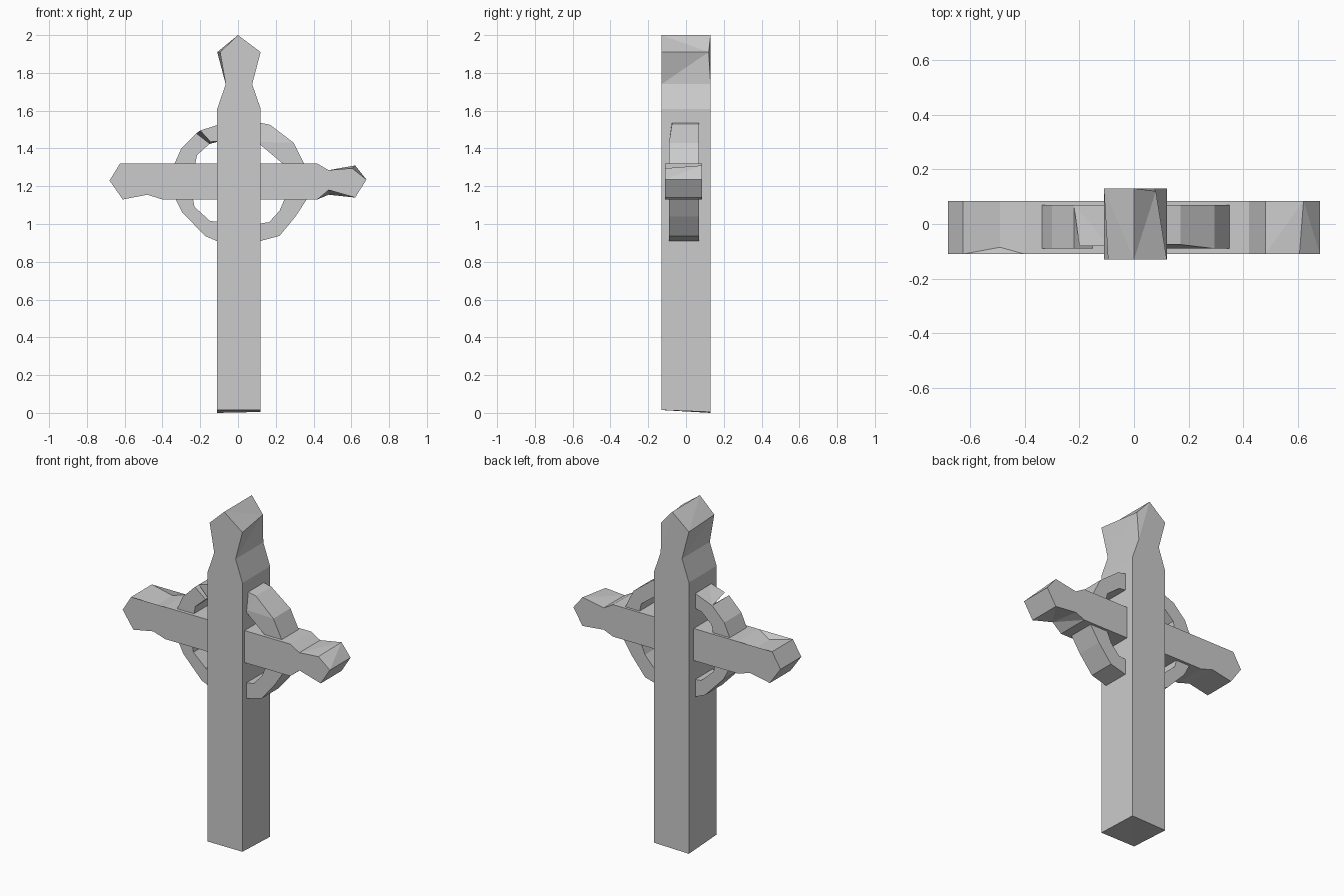
import bpy
import bmesh
from mathutils import Vector

default_cube = bpy.data.objects.get("Cube")
if default_cube:
    bpy.data.objects.remove(default_cube, do_unlink=True)

STONE_COLOUR = (0.6, 0.6, 0.6, 1.0)
stone = bpy.data.materials.new("grey stone")
stone.use_nodes = True
stone.diffuse_color = STONE_COLOUR
stone.node_tree.nodes["Principled BSDF"].inputs["Base Color"].default_value = STONE_COLOUR


def carve_block(name, outline, front, back, chips=None):
    """Extrude an (x, z) outline from front to back.

    chips maps (side, outline index) to an offset for a worn corner.
    """
    chips = chips or {}
    mesh_builder = bmesh.new()
    rings = {}
    for side, depth in (("front", front), ("back", back)):
        rings[side] = []
        for index, (x, z) in enumerate(outline):
            corner = Vector((x, depth, z)) + Vector(chips.get((side, index), (0, 0, 0)))
            rings[side].append(mesh_builder.verts.new(corner))
    front_ring, back_ring = rings["front"], rings["back"]
    mesh_builder.faces.new(front_ring)
    mesh_builder.faces.new(list(reversed(back_ring)))
    for index in range(len(outline)):
        following = (index + 1) % len(outline)
        mesh_builder.faces.new((front_ring[index], back_ring[index],
                                back_ring[following], front_ring[following]))
    # Split the uneven faces so the worn facets stay flat
    bmesh.ops.connect_verts_nonplanar(mesh_builder, angle_limit=0.02, faces=mesh_builder.faces[:])
    bmesh.ops.recalc_face_normals(mesh_builder, faces=mesh_builder.faces[:])
    mesh = bpy.data.meshes.new(name)
    mesh_builder.to_mesh(mesh)
    mesh_builder.free()
    mesh.materials.append(stone)
    block = bpy.data.objects.new(name, mesh)
    bpy.context.collection.objects.link(block)
    return block


# Upright post with a pinched neck and pointed head
post_outline = [(-.11, 0), (.12, 0), (.12, 1.61), (.075, 1.74), (.12, 1.91),
                (0, 2), (-.11, 1.91), (-.065, 1.74), (-.11, 1.61)]
post_chips = {
    ("front", 0): (0, 0, .015),
    ("front", 1): (0, 0, .015),
    ("back", 1): (0, 0, .005),
    ("back", 4): (-.04, -.01, 0),
    ("front", 6): (.015, 0, 0),
}
carve_block("upright_post", post_outline, -.13, .13, post_chips)

# Crossbar with pinched, pointed ends
bar_outline = [(-.68, 1.23), (-.61, 1.13), (-.48, 1.155), (-.4, 1.13),
               (.42, 1.13), (.48, 1.17), (.62, 1.14), (.68, 1.235),
               (.62, 1.31), (.48, 1.285), (.42, 1.32),
               (-.4, 1.32), (-.49, 1.29), (-.625, 1.32)]
bar_chips = {
    ("front", 5): (0, 0, .01),
    ("back", 5): (0, 0, -.015),
    ("front", 8): (-.015, 0, -.015),
    ("front", 12): (0, .025, 0),
}
carve_block("crossbar", bar_outline, -.11, .085, bar_chips)

# Ring pieces between the arms: outer edge first, then the inner edge back
ring_pieces = {
    "ring_upper_left": [(.1, 1.54), (.17, 1.525), (.295, 1.43), (.36, 1.3),
                        (.26, 1.3), (.245, 1.365), (.16, 1.43), (.1, 1.435)],
    "ring_lower_left": [(.1, .905), (.22, .937), (.305, 1.04), (.37, 1.14),
                        (.25, 1.14), (.22, 1.07), (.165, 1.01), (.1, 1)],
    "ring_lower_right": [(-.09, .9), (-.175, .937), (-.296, 1.063), (-.335, 1.14),
                         (-.24, 1.14), (-.23, 1.09), (-.148, 1.016), (-.09, 1.01)],
    "ring_upper_right": [(-.22, 1.48), (-.3, 1.4), (-.345, 1.3),
                         (-.23, 1.3), (-.217, 1.365), (-.15, 1.425)],
}
for name, outline in ring_pieces.items():
    # The front of the ring thins slightly toward its top
    thinning = {("front", index): (0, .015, 0)
                for index, (x, z) in enumerate(outline) if z > 1.5}
    carve_block(name, outline, -.09, .07, thinning)

# Cracked piece of the ring, with a slanted broken end
broken_outline = [(-.09, 1.53), (-.2, 1.495), (-.145, 1.435), (-.09, 1.44)]
broken_chips = {
    ("back", 1): (-.02, 0, -.015),
    ("back", 2): (-.02, 0, -.015),
}
carve_block("ring_broken_piece", broken_outline, -.08, .07, broken_chips)
